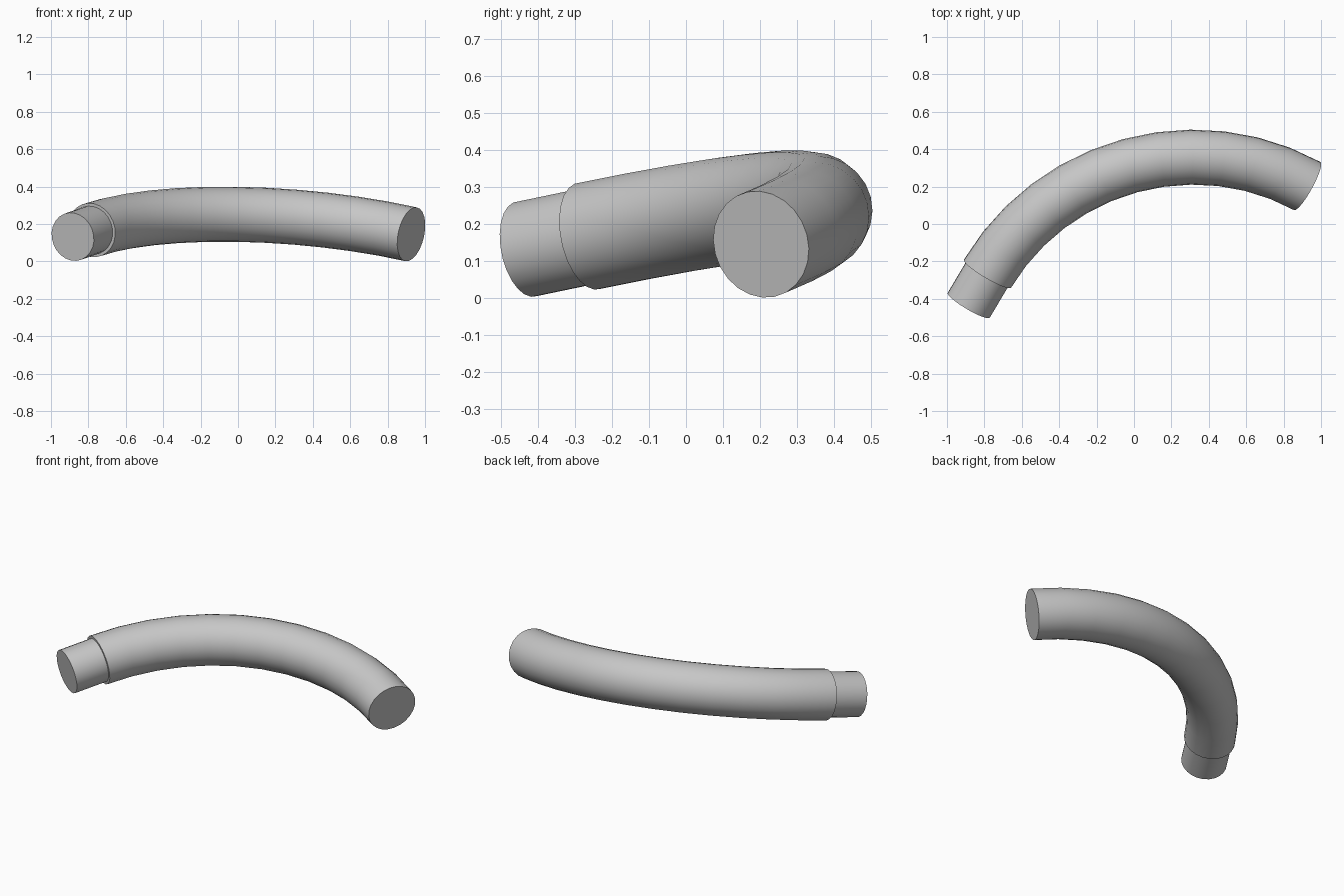
import bpy, bmesh, math
from mathutils import Vector

old = bpy.data.objects.get("Cube")
if old:
    bpy.data.objects.remove(old)

SIDES, STEPS = 24, 12
TUBE_R, SPIGOT_R, SPIGOT_LEN = 0.147, 0.131, 0.2

grey = bpy.data.materials.new("plain grey")
grey.use_nodes = True
colour = (0.57, 0.57, 0.57, 1)
grey.diffuse_color = colour
grey.node_tree.nodes["Principled BSDF"].inputs["Base Color"].default_value = colour

# Arc of the bend: two end centres and the middle of the centre line
start = Vector((-0.783, -0.265, 0.167))
end = Vector((0.926, 0.203, 0.145))
middle = Vector((-0.02, 0.312, 0.252))
chord = end - start
along = chord.normalized()
rise = middle - (start + end) / 2
rise -= along * rise.dot(along)
sagitta = rise.length
rise.normalize()
half = 2 * math.atan(2 * sagitta / chord.length)
radius = chord.length / (2 * math.sin(half))
centre = (start + end) / 2 - rise * radius * math.cos(half)
normal = along.cross(rise).normalized()


def arc_frame(angle):
    """Centre and outward direction of the tube at an angle from the middle."""
    outward = along * math.sin(angle) + rise * math.cos(angle)
    return centre + outward * radius, outward


def make_tube(name, frames, r):
    """Skin round sections along the frames and cap both ends."""
    bm = bmesh.new()
    rings = []
    for pos, outward in frames:
        ring = []
        for i in range(SIDES):
            a = math.tau * i / SIDES
            ring.append(bm.verts.new(pos + r * (outward * math.cos(a) + normal * math.sin(a))))
        rings.append(ring)
    for a, b in zip(rings, rings[1:]):
        for i in range(SIDES):
            j = (i + 1) % SIDES
            bm.faces.new((a[i], a[j], b[j], b[i]))
    bm.faces.new(rings[0])
    bm.faces.new(rings[-1])
    bmesh.ops.recalc_face_normals(bm, faces=bm.faces)
    mesh = bpy.data.meshes.new(name)
    bm.to_mesh(mesh)
    bm.free()
    mesh.materials.append(grey)
    obj = bpy.data.objects.new(name, mesh)
    bpy.context.collection.objects.link(obj)
    bpy.ops.object.select_all(action="DESELECT")
    obj.select_set(True)
    bpy.context.view_layer.objects.active = obj
    bpy.ops.object.shade_smooth_by_angle(angle=math.radians(35))
    return obj


# Curved main tube
make_tube("bend_tube",
          [arc_frame(-half + 2 * half * k / STEPS) for k in range(STEPS + 1)], TUBE_R)

# Narrower straight spigot, continuing the tube's direction at its left end
shoulder, out = arc_frame(-half)
tangent = along * math.cos(half) + rise * math.sin(half)
make_tube("end_spigot",
          [(shoulder - tangent * SPIGOT_LEN, out), (shoulder + tangent * 0.01, out)], SPIGOT_R)
